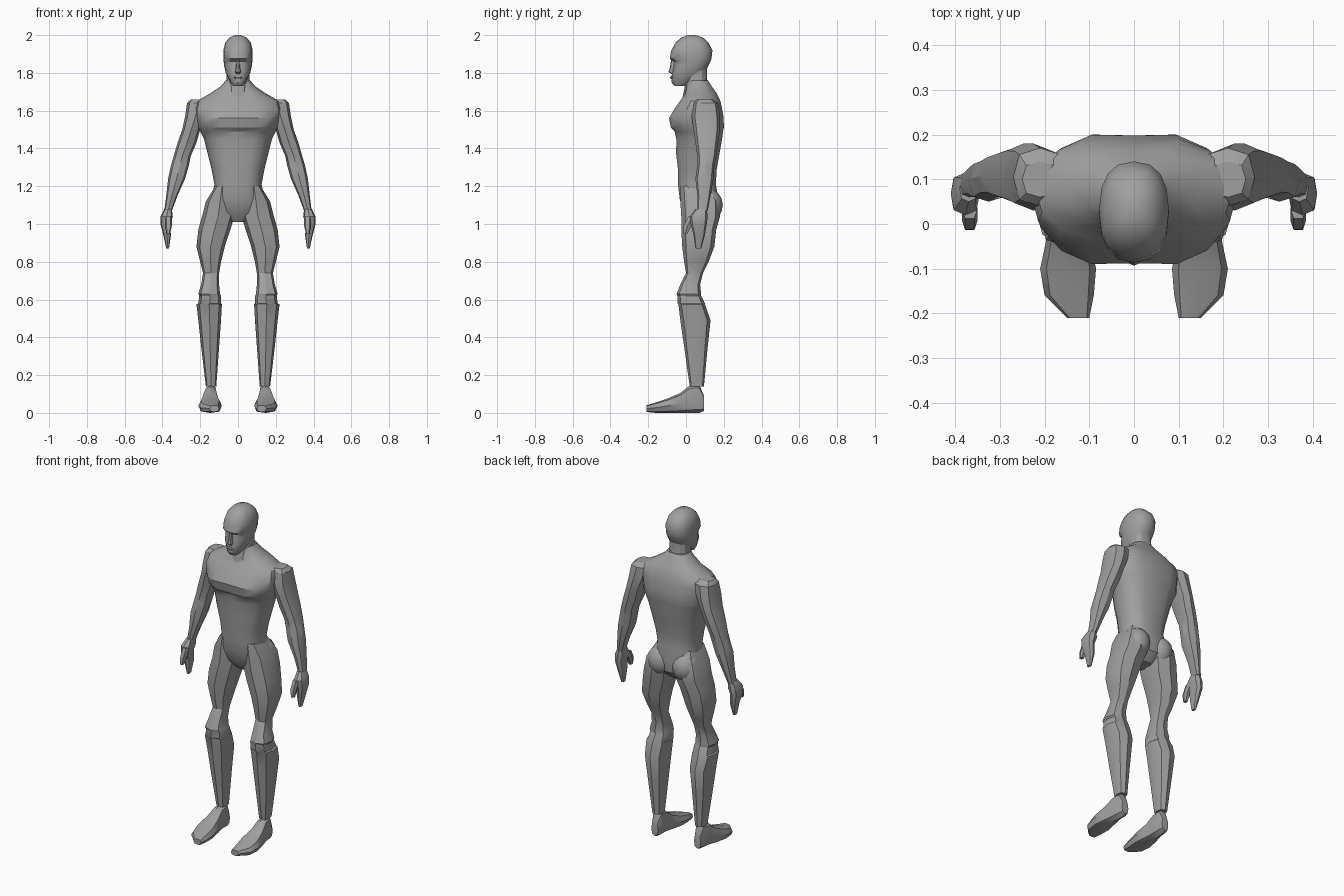
import bpy
import bmesh
import math

CM = 0.01  # section tables are written in hundredths of a unit

old = bpy.data.objects.get("Cube")
if old:
    bpy.data.objects.remove(old, do_unlink=True)

skin = bpy.data.materials.new("body grey")
skin.use_nodes = True
grey = (0.35, 0.35, 0.35, 1)
skin.diffuse_color = grey
skin.node_tree.nodes["Principled BSDF"].inputs["Base Color"].default_value = grey


def section(low_u, high_u, low_v, high_v, sides, fullness, groove):
    """Rounded cross-section fitting the given box, dented on its centre line."""
    points = []
    for i in range(sides):
        angle = math.tau * i / sides
        c, s = math.cos(angle), math.sin(angle)
        u = math.copysign(abs(c) ** (2 / fullness), c)
        v = math.copysign(abs(s) ** (2 / fullness), s)
        if abs(c) < 0.01:
            v -= math.copysign(groove, v)
        points.append(((low_u + high_u) / 2 + u * (high_u - low_u) / 2,
                       (low_v + high_v) / 2 + v * (high_v - low_v) / 2))
    return points


def loft(name, rings, sides=8, fullness=2.7, groove=0, along="z", side=1, angle=30):
    """Skin a row of sections: (position, low u, high u, low v, high v)."""
    bm = bmesh.new()
    loops = []
    for position, *box in rings:
        loop = []
        for u, v in section(*box, sides, fullness, groove):
            x, y, z = (u, v, position) if along == "z" else (u, position, v)
            loop.append(bm.verts.new((x * CM * side, y * CM, z * CM)))
        loops.append(loop)
    for lower, upper in zip(loops, loops[1:]):
        for i in range(sides):
            j = (i + 1) % sides
            bm.faces.new((lower[i], lower[j], upper[j], upper[i]))
    bm.faces.new(loops[0])
    bm.faces.new(loops[-1])
    bmesh.ops.recalc_face_normals(bm, faces=bm.faces)
    mesh = bpy.data.meshes.new(name)
    bm.to_mesh(mesh)
    bm.free()
    mesh.materials.append(skin)
    obj = bpy.data.objects.new(name, mesh)
    bpy.context.collection.objects.link(obj)
    smooth(obj, angle)
    return obj


def smooth(obj, angle):
    bpy.ops.object.select_all(action="DESELECT")
    obj.select_set(True)
    bpy.context.view_layer.objects.active = obj
    bpy.ops.object.shade_smooth_by_angle(angle=math.radians(angle))


def centred(rows):
    """Turn (z, half width, front, back) rows into symmetric sections."""
    return [(z, -half, half, front, back) for z, half, front, back in rows]


# Torso: pelvis, narrow waist, chest shelf, shoulder slope
torso_rows = [
    (101, 4, 2, 12), (106, 11, -2, 17), (113, 14, -4, 18), (121, 12.5, -5, 16.5),
    (129, 14, -5, 17), (137, 16, -6, 18.5), (145, 18, -6, 20), (149, 20, -7, 20.5),
    (151, 21, -9, 21), (156, 22, -10, 21), (161, 23, -7, 20), (165, 22, -4, 19),
    (169, 15, -1, 17), (173, 9, 0, 14), (176, 6.5, 1, 12),
]
loft("torso", centred(torso_rows), sides=16, fullness=2.3, groove=0.08)

# Neck
loft("neck", centred([(166, 7, -2, 14), (171, 6, -1, 12), (178, 6, 0, 11),
                      (184, 6, -1, 11)]), sides=12, fullness=2.2)

# Head: jaw, cheeks, recessed eye line, brow, skull
head_rows = [
    (173, 2.5, -6, -2), (175, 4, -7.7, 5), (180, 6.5, -7.5, 10), (184, 7.4, -6.5, 12),
    (186, 7.6, -6.5, 13), (187.5, 7.8, -8.6, 13.5), (192, 7.8, -7.8, 14),
    (196, 6.8, -5.5, 12), (198.7, 4.5, -2.5, 9), (200, 1.5, 1, 5),
]
loft("head", centred(head_rows), sides=16, fullness=2.4, angle=40)
loft("nose", centred([(179.5, 1.2, -7.8, -5), (180.5, 1.6, -9.3, -5),
                      (183, 1, -8.5, -5), (187, 0.8, -7.8, -5)]))
loft("lips", centred([(176.7, 1.5, -8, -6), (177.5, 2.2, -8.4, -6),
                      (178.3, 1.5, -8, -6)]))

# Limb sections, written for the model's left side
arm_rows = [
    (166, 17, 25, 6, 14), (164, 15, 27, 4, 17), (157, 17, 28, 3, 18),
    (150, 20, 29.5, 4, 18), (143, 22, 32, 5, 17), (136, 25, 34, 6, 16),
    (131, 26, 35.5, 6, 15), (124, 28, 37, 5, 14.5), (115, 32, 38, 6, 13),
    (107, 35, 39, 6, 11.5),
]
hand_rows = [
    (108, 35, 39, 5, 11), (104, 34.5, 41, 2, 11.5), (100, 36, 41, 2.5, 11),
    (94, 35.5, 39.5, 4, 10), (87, 36.5, 38, 5, 8),
]
thumb_rows = [(104, 35, 38.5, 1, 6), (99, 35, 38.5, -1.5, 3), (95, 36, 38, -1.5, 1)]
leg_rows = [
    (120, 5, 12, -3, 14), (112, 2, 17, -3, 18), (104, 2, 19, -2.5, 18),
    (97, 4, 21, -2.5, 16), (88, 7, 22, -2, 15), (80, 9, 20, -1, 12),
    (74, 10, 18.5, 0, 9), (68, 10, 19.5, -3, 7.5), (63, 9.5, 21, -5, 8),
    (62, 9, 20.5, -4.5, 8), (58, 9, 21, -4.5, 10), (57.5, 8.5, 22, -4, 10),
    (49, 9, 21, -3, 13), (35, 10, 19.5, -1, 11.5), (14, 11.5, 17, 2, 9.5),
]
foot_rows = [
    (9.5, 12, 16.5, 1, 9), (7, 11, 17.5, 0, 15), (2, 11, 18, 0, 14.5),
    (-3, 10, 19.5, 0, 10.5), (-10, 8.5, 21, 0, 7.5), (-16, 9, 20, 0, 5.5),
    (-21, 10, 15, 0.5, 4),
]

for label, side in (("left", 1), ("right", -1)):
    loft(label + "_arm", arm_rows, side=side)
    loft(label + "_hand", hand_rows, side=side)
    loft(label + "_thumb", thumb_rows, sides=6, side=side)
    loft(label + "_leg", leg_rows, side=side)
    loft(label + "_foot", foot_rows, along="y", side=side)

    # Rounded seat muscle
    bpy.ops.mesh.primitive_uv_sphere_add(segments=12, ring_count=8, radius=1,
                                         location=(0.08 * side, 0.11, 1.1))
    seat = bpy.context.object
    seat.name = label + "_buttock"
    seat.scale = (0.08, 0.085, 0.09)
    seat.data.materials.append(skin)
    smooth(seat, 45)
